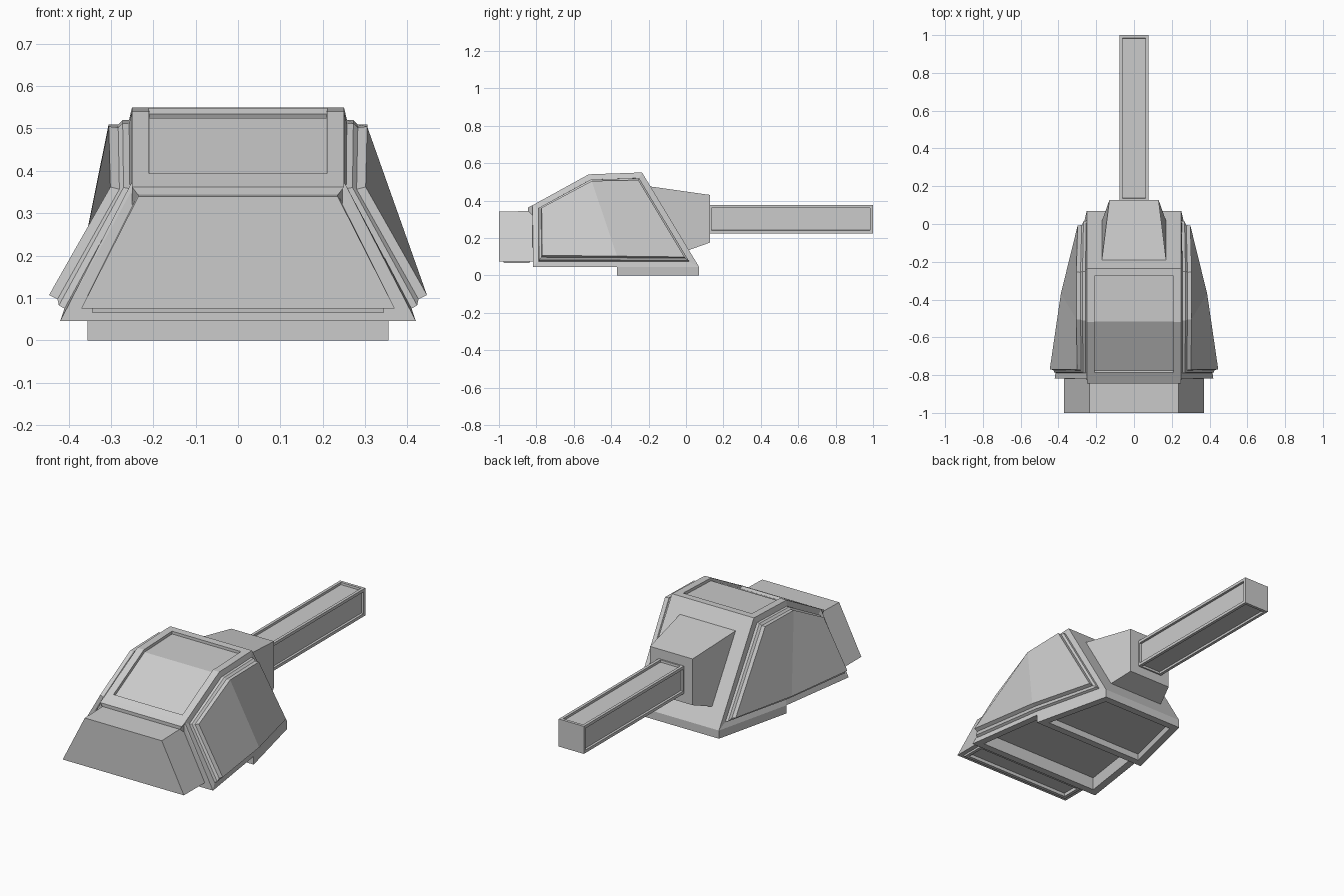
import bpy, bmesh

if "Cube" in bpy.data.objects:
    bpy.data.objects.remove(bpy.data.objects["Cube"])


def solid(name, left_right, faces, panels=()):
    """Mirrored solid: profile points (x, y, z) get a twin at -x.
    faces use indices; i + n is the twin of i. panels = (face list, steps)."""
    n = len(left_right)
    bm = bmesh.new()
    vs = [bm.verts.new(p) for p in left_right]
    vs += [bm.verts.new((-x, y, z)) for x, y, z in left_right]
    fs = [bm.faces.new([vs[i] for i in f]) for f in faces]
    bmesh.ops.recalc_face_normals(bm, faces=bm.faces[:])
    bm.normal_update()
    for ids, steps in panels:
        region = [fs[i] for i in ids]
        for thick, depth in steps:
            bmesh.ops.inset_region(bm, faces=region, thickness=thick, depth=depth,
                                   use_boundary=True, use_even_offset=True)
            bm.normal_update()
    me = bpy.data.meshes.new(name)
    bm.to_mesh(me)
    bm.free()
    ob = bpy.data.objects.new(name, me)
    bpy.context.collection.objects.link(ob)
    return ob


def strips(n):
    """Faces joining each profile edge to its mirrored twin."""
    return [(i, (i + 1) % n, (i + 1) % n + n, i + n) for i in range(n)]


def both(faces, n):
    return faces + [tuple(i + n for i in reversed(f)) for f in faces]


def sunk(margin, depth):
    return [(margin, 0), (.001, -depth)]


# Armoured hull with raised side plates, sunk roof and sunk underside
hull = [(.25, .07, .045), (.25, -.235, .55), (.25, -.52, .54), (.25, -.82, .375),
        (.25, -.822, .355), (.42, -.818, .045), (.355, -.37, .045)]
plate = [(.03, 0), (.003, .015), (.012, .008), (.003, .022)]
solid("turret_hull", hull,
      strips(7) + both([(0, 1, 2, 6), (2, 3, 5, 6), (3, 4, 5)], 7),
      [((1, 2), sunk(.04, .015)), ((5,), sunk(.04, .07)),
       ((7, 8), plate), ((10, 11), plate)])

# Narrow lip across the back edge of the roof
solid("rear_lip",
      [(.25, -.815, .378), (.25, -.845, .362), (.235, -.845, .342), (.25, -.815, .31)],
      strips(4) + both([(0, 1, 2, 3)], 4))

# Base plinth under the front half
solid("base_plinth",
      [(.25, .07, .045), (.355, -.37, .045), (.355, -.37, 0), (.25, .07, 0)],
      strips(4) + both([(0, 1, 2, 3)], 4), [((2,), sunk(.04, .035))])

# Rear stowage box with a shallow panel underneath
solid("rear_box",
      [(.235, -.81, .345), (.235, -1, .34), (.37, -1, .075), (.37, -.81, .075)],
      strips(4) + both([(0, 1, 2, 3)], 4),
      [((2,), sunk(.025, -.01) + sunk(.018, .018))])

# Gun mantlet tapering out of the sloped front
solid("gun_mantlet",
      [(.17, -.19, .475), (.13, .128, .43), (.13, .128, .175), (.17, .015, .135)],
      strips(4) + both([(0, 1, 2, 3)], 4))

# Square barrel with a sunk panel along each side
solid("gun_barrel",
      [(.077, .12, .377), (.077, 1, .377), (.077, 1, .225), (.077, .12, .225)],
      strips(4) + both([(0, 1, 2, 3)], 4),
      [((i,), sunk(.016, .012)) for i in (0, 2, 4, 5)])
